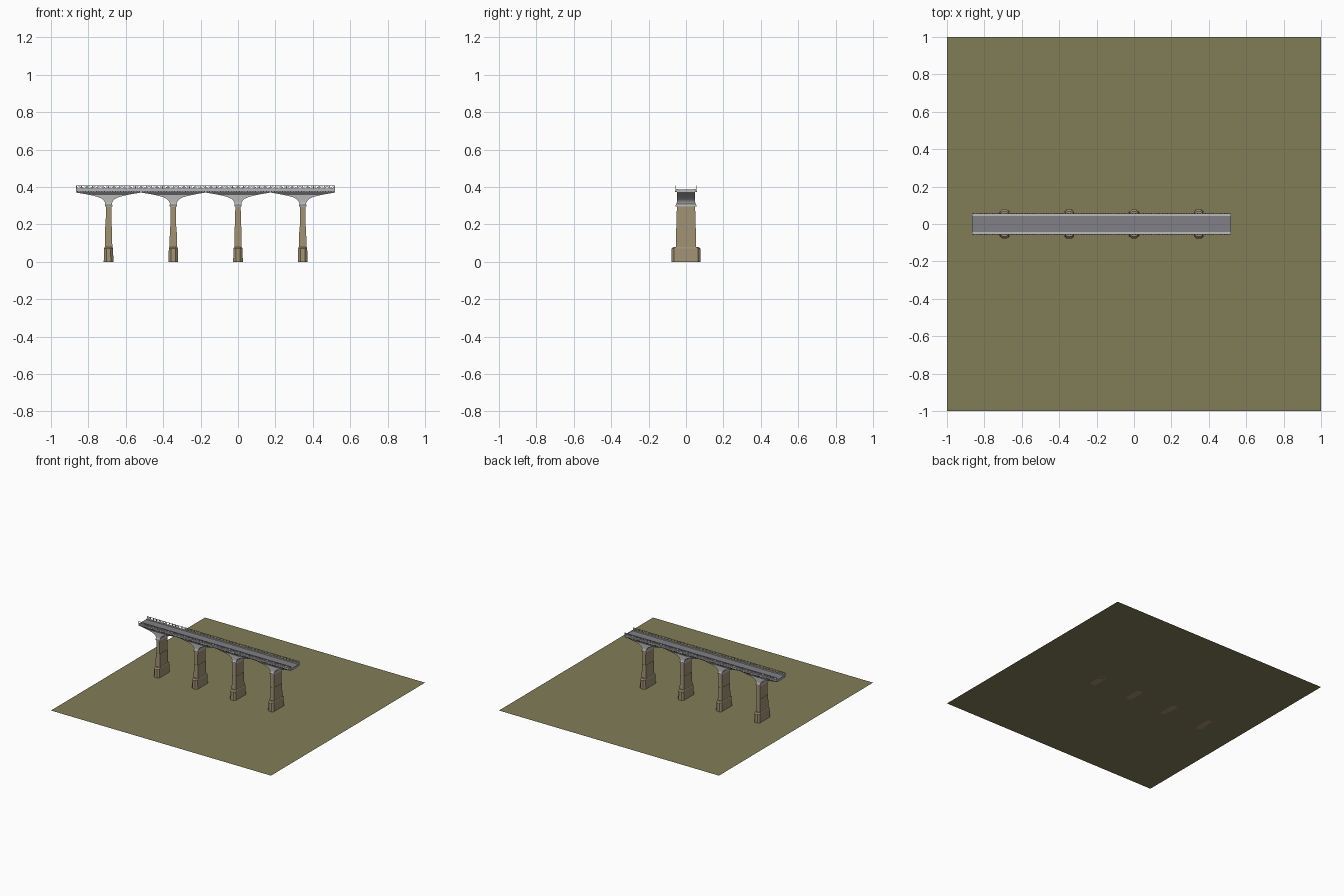
import bpy, bmesh, math

if "Cube" in bpy.data.objects:
    bpy.data.objects.remove(bpy.data.objects["Cube"])

def mat(name, r, g, b):
    m = bpy.data.materials.new(name)
    m.diffuse_color = (r, g, b, 1)
    m.use_nodes = True
    m.node_tree.nodes["Principled BSDF"].inputs["Base Color"].default_value = m.diffuse_color
    return m

GRASS = mat("olive_grass", 0.22, 0.205, 0.096)
STONE = mat("tan_stone", 0.36, 0.285, 0.175)
STEEL = mat("light_grey_steel", 0.47, 0.47, 0.47)
DARK = mat("dark_grey_steel", 0.10, 0.10, 0.105)
ROAD = mat("road_grey", 0.22, 0.215, 0.235)
WALK = mat("pale_walkway", 0.50, 0.50, 0.50)

SPAN = 0.346
CENTRES = [SPAN * i for i in (-2, -1, 0, 1)]
X0, X1 = -2.5 * SPAN, 1.5 * SPAN
XM, LEN = (X0 + X1) / 2, X1 - X0

def finish(name, bm, m, smooth=False):
    bmesh.ops.recalc_face_normals(bm, faces=bm.faces[:])
    me = bpy.data.meshes.new(name)
    bm.to_mesh(me)
    bm.free()
    me.materials.append(m)
    ob = bpy.data.objects.new(name, me)
    bpy.context.collection.objects.link(ob)
    if smooth:
        bpy.context.view_layer.objects.active = ob
        ob.select_set(True)
        bpy.ops.object.shade_smooth_by_angle(angle=math.radians(35))
        ob.select_set(False)
    return ob

def box(bm, cx, cy, cz, sx, sy, sz):
    vs = bmesh.ops.create_cube(bm, size=1)["verts"]
    for v in vs:
        v.co = (cx + v.co.x * sx, cy + v.co.y * sy, cz + v.co.z * sz)

def loft(bm, cx, rings):
    """Stack of rectangles (hx, hy, z) or chamfered ones (hx, hy, z, chamfer x, chamfer y)."""
    prev = None
    for ring in rings:
        hx, hy, z = ring[:3]
        if len(ring) == 5:
            a, b = ring[3:]
            pts = [(hx, -hy + b), (hx, hy - b), (hx - a, hy), (-hx + a, hy),
                   (-hx, hy - b), (-hx, -hy + b), (-hx + a, -hy), (hx - a, -hy)]
        else:
            pts = [(hx, -hy), (hx, hy), (-hx, hy), (-hx, -hy)]
        cur = [bm.verts.new((cx + x, y, z)) for x, y in pts]
        n = len(cur)
        if prev is None:
            bm.faces.new(cur[::-1])
        else:
            for i in range(n):
                bm.faces.new((prev[i], prev[(i + 1) % n], cur[(i + 1) % n], cur[i]))
        prev = cur
    bm.faces.new(prev)

# Flat field under the bridge
bm = bmesh.new()
bmesh.ops.create_grid(bm, x_segments=1, y_segments=1, size=1)
finish("field", bm, GRASS)

for k, cx in enumerate(CENTRES):
    # Stone pier: cutwater base, middle shaft, upper shaft
    bm = bmesh.new()
    loft(bm, cx, [(.026, .078, 0, .014, .013), (.024, .077, .070, .013, .013),
                  (.021, .068, .080, .012, .012)])
    loft(bm, cx, [(.020, .054, .078), (.018, .052, .188)])
    loft(bm, cx, [(.0155, .051, .186), (.0145, .049, .297)])
    finish(f"pier_{k}", bm, STONE)

    # Flared steel cantilever arch
    bm = bmesh.new()
    loft(bm, cx, [(.020, .056, .295), (.020, .056, .303), (.0175, .051, .309),
                  (.020, .049, .318), (.026, .048, .328), (.036, .048, .337),
                  (.055, .048, .346), (.085, .048, .354), (.125, .048, .362),
                  (.173, .048, .370), (.173, .048, .376)])
    finish(f"cantilever_arch_{k}", bm, STEEL, True)

    # Dark spandrel plates on both sides
    bm = bmesh.new()
    for s in (-1, 1):
        prof = [(-.165, .375), (-.165, .371), (-.12, .3635), (-.085, .357),
                (.085, .357), (.12, .3635), (.165, .371), (.165, .375)]
        a = [bm.verts.new((cx + x, s * .0475, z)) for x, z in prof]
        b = [bm.verts.new((cx + x, s * .0492, z)) for x, z in prof]
        bm.faces.new(a)
        bm.faces.new(b)
        for i in range(8):
            j = (i + 1) % 8
            bm.faces.new((a[i], a[j], b[j], b[i]))
    finish(f"spandrel_plates_{k}", bm, DARK)

# Deck slab, roadway and walkways
bm = bmesh.new()
box(bm, XM, 0, .380, LEN, .112, .010)
finish("deck_slab", bm, STEEL)
bm = bmesh.new()
box(bm, XM, 0, .3855, LEN, .084, .003)
finish("roadway", bm, ROAD)
bm = bmesh.new()
for s in (-1, 1):
    box(bm, XM, s * .0475, .387, LEN, .011, .006)
finish("walkways", bm, WALK)

# Small brackets below the deck edges
bm = bmesh.new()
N = 96
for i in range(N):
    x = X0 + (i + .5) * LEN / N
    for s in (-1, 1):
        box(bm, x, s * .0535, .3755, .005, .010, .007)
finish("deck_brackets", bm, DARK)

# Railings: two rails, posts and crossed infill bars
bm = bmesh.new()
M = 48
for s in (-1, 1):
    y = s * .0545
    box(bm, XM, y, .4065, LEN, .003, .003)
    box(bm, XM, y, .389, LEN, .002, .003)
    for i in range(M + 1):
        x = min(max(X0 + i * LEN / M, X0 + .002), X1 - .002)
        box(bm, x, y, .396, .004, .004, .024)
    for i in range(2 * M):
        xa, xb = X0 + i * LEN / M / 2, X0 + (i + 1) * LEN / M / 2
        za, zb = (.390, .406) if i % 2 else (.406, .390)
        for p, q in ((za, zb), (zb, za)):
            bm.faces.new([bm.verts.new(c) for c in (
                (xa, y, p - .001), (xb, y, q - .001), (xb, y, q + .001), (xa, y, p + .001))])
finish("railings", bm, STEEL)
